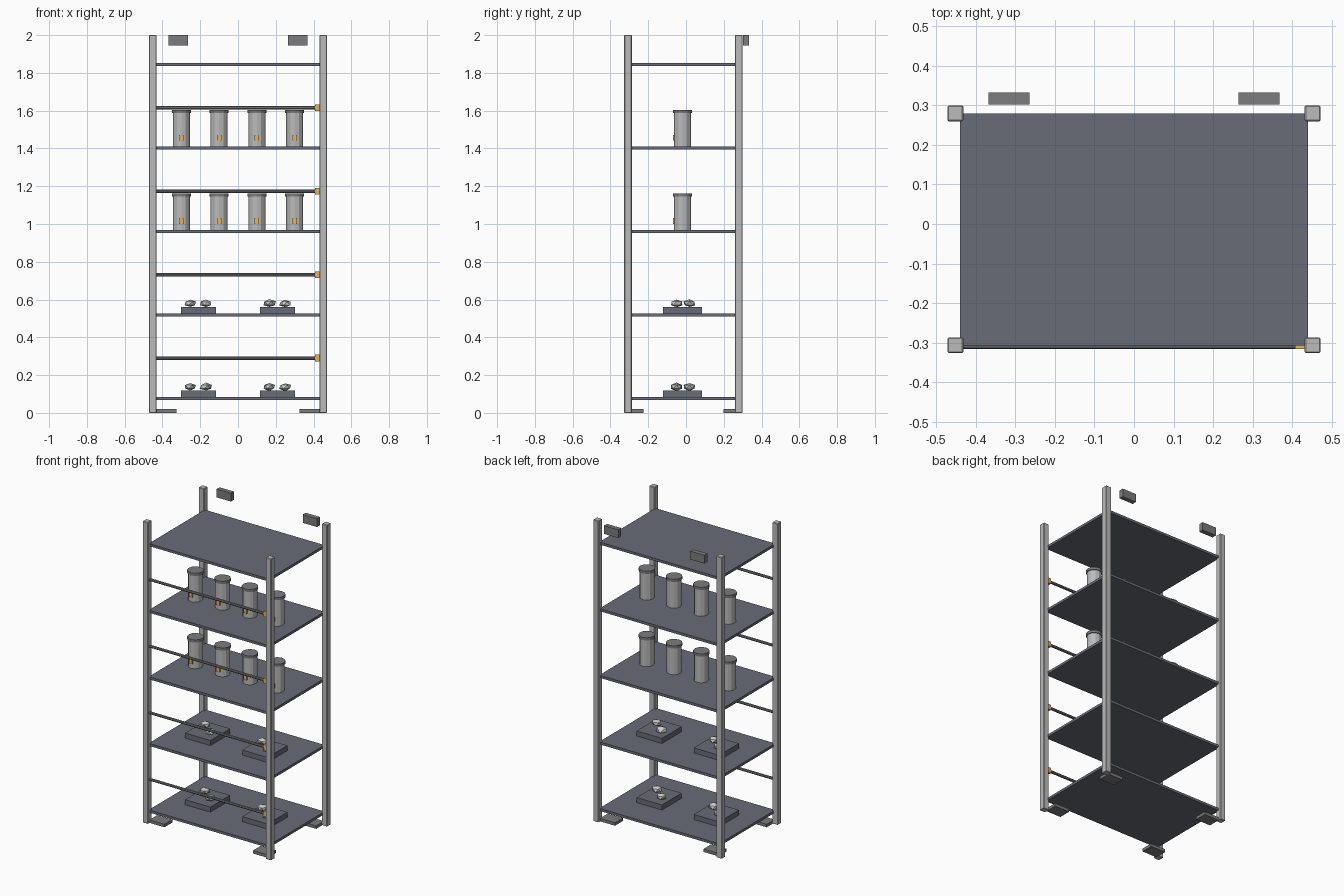
import bpy, bmesh, random
from mathutils import Vector

if "Cube" in bpy.data.objects:
    bpy.data.objects.remove(bpy.data.objects["Cube"])

random.seed(4)

def material(name, col):
    m = bpy.data.materials.new(name)
    m.diffuse_color = (*col, 1)
    m.use_nodes = True
    m.node_tree.nodes["Principled BSDF"].inputs["Base Color"].default_value = m.diffuse_color
    return m

SLATE = material("slate", (0.14, 0.15, 0.18))
STEEL = material("steel", (0.5, 0.5, 0.5))
DARK = material("dark_metal", (0.2, 0.2, 0.21))
AMBER = material("amber", (0.8, 0.45, 0.1))
STONE = material("stone", (0.6, 0.61, 0.62))

def finish(bm, name, mat):
    me = bpy.data.meshes.new(name)
    bm.to_mesh(me)
    bm.free()
    ob = bpy.data.objects.new(name, me)
    bpy.context.collection.objects.link(ob)
    me.materials.append(mat)
    return ob

def box(name, lo, hi, mat, bevel=0):
    lo, hi = Vector(lo), Vector(hi)
    bm = bmesh.new()
    bmesh.ops.create_cube(bm, size=1)
    bmesh.ops.scale(bm, vec=hi - lo, verts=bm.verts)
    bmesh.ops.translate(bm, vec=(lo + hi) / 2, verts=bm.verts)
    ob = finish(bm, name, mat)
    if bevel:
        mod = ob.modifiers.new("bevel", 'BEVEL')
        mod.width, mod.segments = bevel, 1
    return ob

def cylinder(name, centre, r, h, sides, mat, along_x=False):
    bm = bmesh.new()
    bmesh.ops.create_cone(bm, cap_ends=True, segments=sides, radius1=r, radius2=r, depth=h)
    if along_x:
        for v in bm.verts:
            v.co = Vector((v.co.z, v.co.x, v.co.y))
    bmesh.ops.translate(bm, vec=centre, verts=bm.verts)
    return finish(bm, name, mat)

def rock(centre):
    bm = bmesh.new()
    bmesh.ops.create_icosphere(bm, subdivisions=1, radius=1)
    for v in bm.verts:
        k = random.uniform(0.85, 1.12)
        v.co = Vector((v.co.x * 0.034, v.co.y * 0.033, v.co.z * 0.021)) * k
    bmesh.ops.translate(bm, vec=centre, verts=bm.verts)
    return finish(bm, "rock", STONE)

FRONT, BACK, PX = -0.307, 0.28, 0.452

for s in (-1, 1):
    # corner posts and their foot plates
    for y, inward in ((FRONT, 1), (BACK, -1)):
        box("post", (s * PX - 0.02, y - 0.02, 0), (s * PX + 0.02, y + 0.02, 2), STEEL, 0.003)
        xa, xb = sorted((s * 0.325, s * 0.435))
        ya, yb = sorted((y, y + inward * 0.082))
        box("foot_plate", (xa, ya, 0), (xb, yb, 0.02), DARK)
    # wall mounting blocks behind the top
    box("wall_bracket", (s * 0.316 - 0.052, 0.302, 1.945), (s * 0.316 + 0.052, 0.333, 2.0), DARK)

PITCH = 0.4418
tops = [0.085 + i * PITCH for i in range(5)]

# shelves
for t in tops:
    box("shelf", (-0.44, FRONT, t - 0.017), (0.44, BACK, t), SLATE)

# front retaining bars with latches
for t in tops[:4]:
    z = t + 0.205
    cylinder("retaining_bar", (0, FRONT, z), 0.009, 0.88, 8, DARK, True)
    box("latch", (0.408, FRONT - 0.009, z - 0.018), (0.432, FRONT + 0.01, z + 0.018), AMBER)

# trays with rocks on the lower shelves
for t in tops[:2]:
    for x in (-0.21, 0.21):
        box("tray", (x - 0.093, -0.122, t), (x + 0.093, 0.085, t + 0.034), SLATE)
        rock((x - 0.043, 0.018, t + 0.053))
        rock((x + 0.04, -0.05, t + 0.053))

# lidded canisters on the upper shelves
for t in tops[2:4]:
    for x in (-0.3, -0.1, 0.1, 0.3):
        cylinder("canister", (x, -0.018, t + 0.09), 0.045, 0.18, 12, STEEL)
        cylinder("canister_lid", (x, -0.018, t + 0.185), 0.05, 0.018, 12, DARK)
        box("canister_tag", (x - 0.012, -0.069, t + 0.032), (x + 0.012, -0.058, t + 0.062), AMBER)
